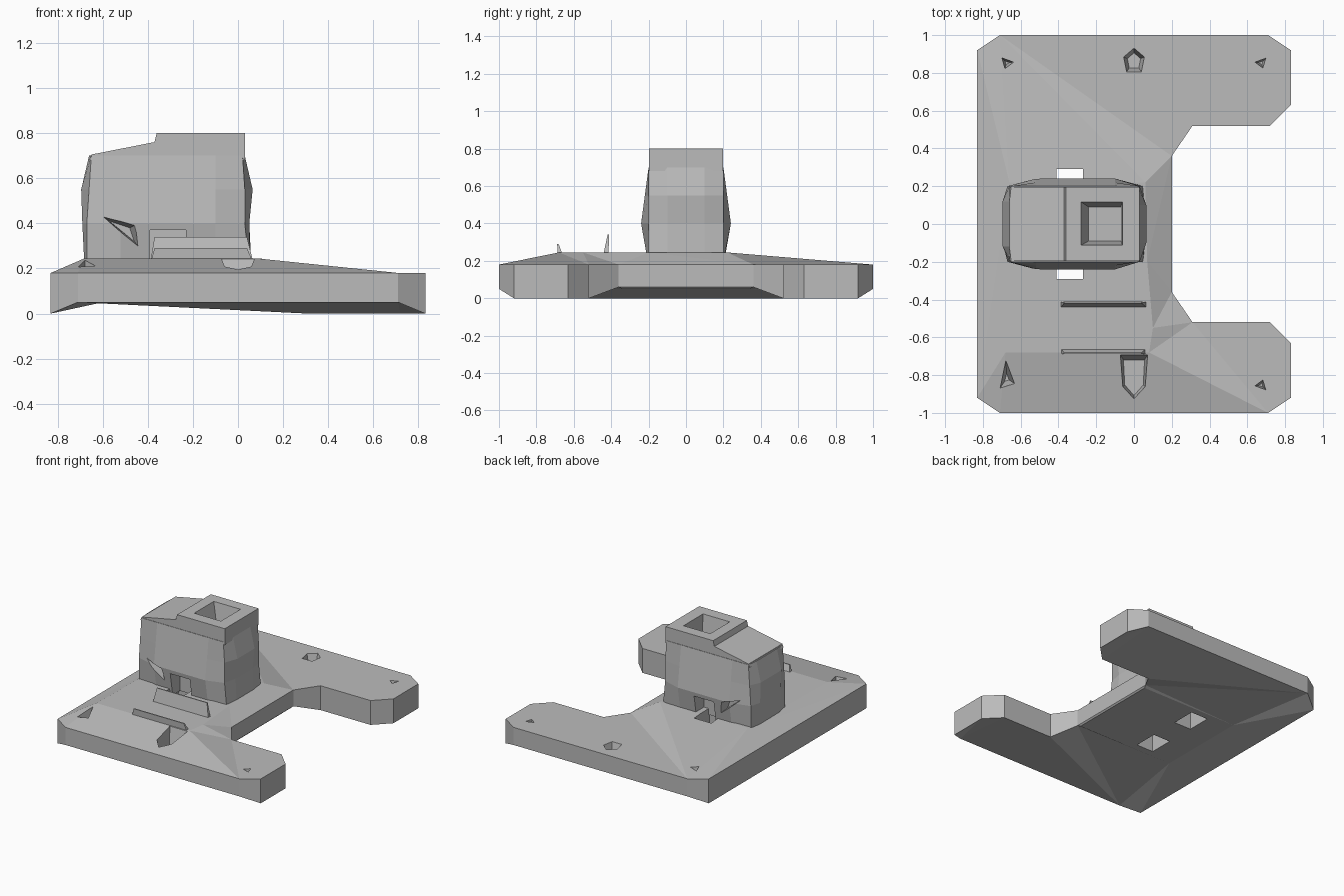
import bpy, bmesh
from mathutils import Vector
from mathutils.geometry import delaunay_2d_cdt

cube = bpy.data.objects.get("Cube")
if cube:
    bpy.data.objects.remove(cube, do_unlink=True)

grey = bpy.data.materials.new("matte grey")
grey.use_nodes = True
grey.diffuse_color = (0.5, 0.5, 0.5, 1)
grey.node_tree.nodes["Principled BSDF"].inputs["Base Color"].default_value = (0.5, 0.5, 0.5, 1)


def finish(name, bm):
    bmesh.ops.recalc_face_normals(bm, faces=bm.faces)
    mesh = bpy.data.meshes.new(name)
    bm.to_mesh(mesh)
    bm.free()
    mesh.materials.append(grey)
    obj = bpy.data.objects.new(name, mesh)
    bpy.context.collection.objects.link(obj)
    return obj


def loft(bm, rings):
    """Join rings of points with quads and cap both ends."""
    rows = [[bm.verts.new(p) for p in ring] for ring in rings]
    n = len(rows[0])
    for a, b in zip(rows, rows[1:]):
        for i in range(n):
            j = (i + 1) % n
            bm.faces.new((a[i], a[j], b[j], b[i]))
    bm.faces.new(rows[0])
    bm.faces.new(rows[-1])


def pocket(bm, points, z0, z1, taper=1.0):
    """Prism over a flat outline whose lower end shrinks by taper."""
    cx = sum(p[0] for p in points) / len(points)
    cy = sum(p[1] for p in points) / len(points)
    low = [(cx + (x - cx) * taper, cy + (y - cy) * taper, z0) for x, y in points]
    loft(bm, [low, [(x, y, z1) for x, y in points]])


def rect(x0, x1, y0, y1):
    return [(x0, y0), (x1, y0), (x1, y1), (x0, y1)]


def cut(target, bm):
    cutter = finish("cutter", bm)
    cutter.hide_render = True
    mod = target.modifiers.new("cut", "BOOLEAN")
    mod.operation = "DIFFERENCE"
    mod.solver = "EXACT"
    mod.object = cutter
    bpy.context.view_layer.objects.active = target
    bpy.ops.object.modifier_apply(modifier=mod.name)
    bpy.data.objects.remove(cutter, do_unlink=True)


# C-shaped base plate: half outline mirrored front to back
half = [(0.2, 0.36), (0.31, 0.52), (0.72, 0.52), (0.83, 0.63),
        (0.83, 0.92), (0.71, 1), (-0.71, 1), (-0.83, 0.92)]
outline = half + [(x, -y) for x, y in reversed(half)]
plateau = [(-0.68, -0.68), (0.08, -0.68), (0.1, -0.55), (0.07, -0.2),
           (0.06, 0.22), (-0.66, 0.22)]
hollow = rect(-0.6, 0.19, -0.34, 0.34)


def sheet(bm, rim, inner, inner_z):
    """Triangulate the outline around an inner loop set at another height."""
    flat = outline + inner
    n = len(outline)
    edges = [(n + i, n + (i + 1) % len(inner)) for i in range(len(inner))]
    pts, _, faces, source, _, _ = delaunay_2d_cdt(
        [Vector(p) for p in flat], edges, [list(range(n))], 1, 1e-5)
    verts = []
    for p, src in zip(pts, source):
        i = src[0] if src else n
        verts.append(rim[i] if i < n else bm.verts.new((p.x, p.y, inner_z)))
    for f in faces:
        bm.faces.new([verts[i] for i in f])


def under(x, y):
    if abs(y) == 1:
        return 0.05
    return 0.06 if abs(y) < 0.4 else 0.0


bm = bmesh.new()
top = [bm.verts.new((x, y, 0.18)) for x, y in outline]
bottom = [bm.verts.new((x, y, under(x, y))) for x, y in outline]
sheet(bm, top, plateau, 0.245)
sheet(bm, bottom, hollow, 0.05)
for i in range(len(outline)):
    j = (i + 1) % len(outline)
    bm.faces.new((bottom[i], bottom[j], top[j], top[i]))
base = finish("base_plate", bm)

# Screw dents and cable openings in the base
bm = bmesh.new()
for sx in (-1, 1):
    for sy in (-1, 1):
        corner = [(0.72, 0.9), (0.61, 0.86), (0.69, 0.8)]
        if sx < 0 and sy < 0:
            corner = [(0.73, 0.9), (0.61, 0.86), (0.68, 0.69)]
        pocket(bm, [(sx * x, sy * y) for x, y in corner], 0.1, 0.3, 0.2)
pocket(bm, [(0, 0.95), (0.07, 0.89), (0.05, 0.79), (-0.05, 0.79), (-0.07, 0.89)], 0.1, 0.24, 0.5)
pocket(bm, [(0, -0.95), (0.07, -0.87), (0.08, -0.68), (-0.08, -0.68), (-0.07, -0.87)], 0.12, 0.3, 0.7)
for s in (-1, 1):
    pocket(bm, rect(-0.41, -0.27, s * 0.2 - 0.09, s * 0.2 + 0.09), -0.1, 0.4)
cut(base, bm)

# Two thin upright flaps across the front
for name, y, lean in (("front_flap", -0.67, -0.015), ("rear_flap", -0.43, 0.015)):
    bm = bmesh.new()
    height = 0.29 if lean < 0 else 0.34
    loft(bm, [[(x, v, 0.22) for x, v in rect(-0.39, 0.07, y - 0.015, y + 0.015)],
              [(x, v, height) for x, v in rect(-0.37, 0.04, y + lean - 0.004, y + lean + 0.004)]])
    finish(name, bm)


# Faceted tower body with bulging sides
def ring(z, left, right, nose, bulge):
    side = [(right + nose, 0.1), (right, 0.2), (-0.1, bulge), (-0.52, bulge),
            (left, 0.2), (left - nose, 0.12)]
    return [(x, y, z) for x, y in side + [(x, -y) for x, y in reversed(side)]]


bm = bmesh.new()
loft(bm, [ring(0.2, -0.67, 0.05, 0.01, 0.205), ring(0.4, -0.67, 0.03, 0.02, 0.24),
          ring(0.55, -0.66, 0.03, 0.035, 0.22), ring(0.7, -0.65, 0.02, 0.01, 0.2)])
body = finish("tower_body", bm)

# Arched notches and triangular hollows on both faces of the tower
bm = bmesh.new()
for s in (-1, 1):
    pocket(bm, rect(-0.39, -0.23, s * 0.2 - 0.08, s * 0.2 + 0.08), 0.1, 0.37)
    outer = [(-0.64, 0.46), (-0.44, 0.4), (-0.42, 0.27)]
    inner = [(-0.57, 0.41), (-0.48, 0.38), (-0.46, 0.32)]
    loft(bm, [[(x, s * 0.3, z) for x, z in outer], [(x, s * 0.17, z) for x, z in inner]])
cut(body, bm)

# Sloped cap with a tapered square socket
profile = [(-0.66, 0.68), (-0.65, 0.705), (-0.37, 0.76), (-0.36, 0.8), (0.03, 0.8), (0.03, 0.68)]
bm = bmesh.new()
loft(bm, [[(x, y, z) for x, z in profile] for y in (-0.197, 0.197)])
cap = finish("tower_cap", bm)
for part in (cap, body):
    bm = bmesh.new()
    loft(bm, [[(x, y, 0.66) for x, y in rect(-0.24, -0.07, -0.09, 0.09)],
              [(x, y, 0.82) for x, y in rect(-0.285, -0.06, -0.115, 0.12)]])
    cut(part, bm)
